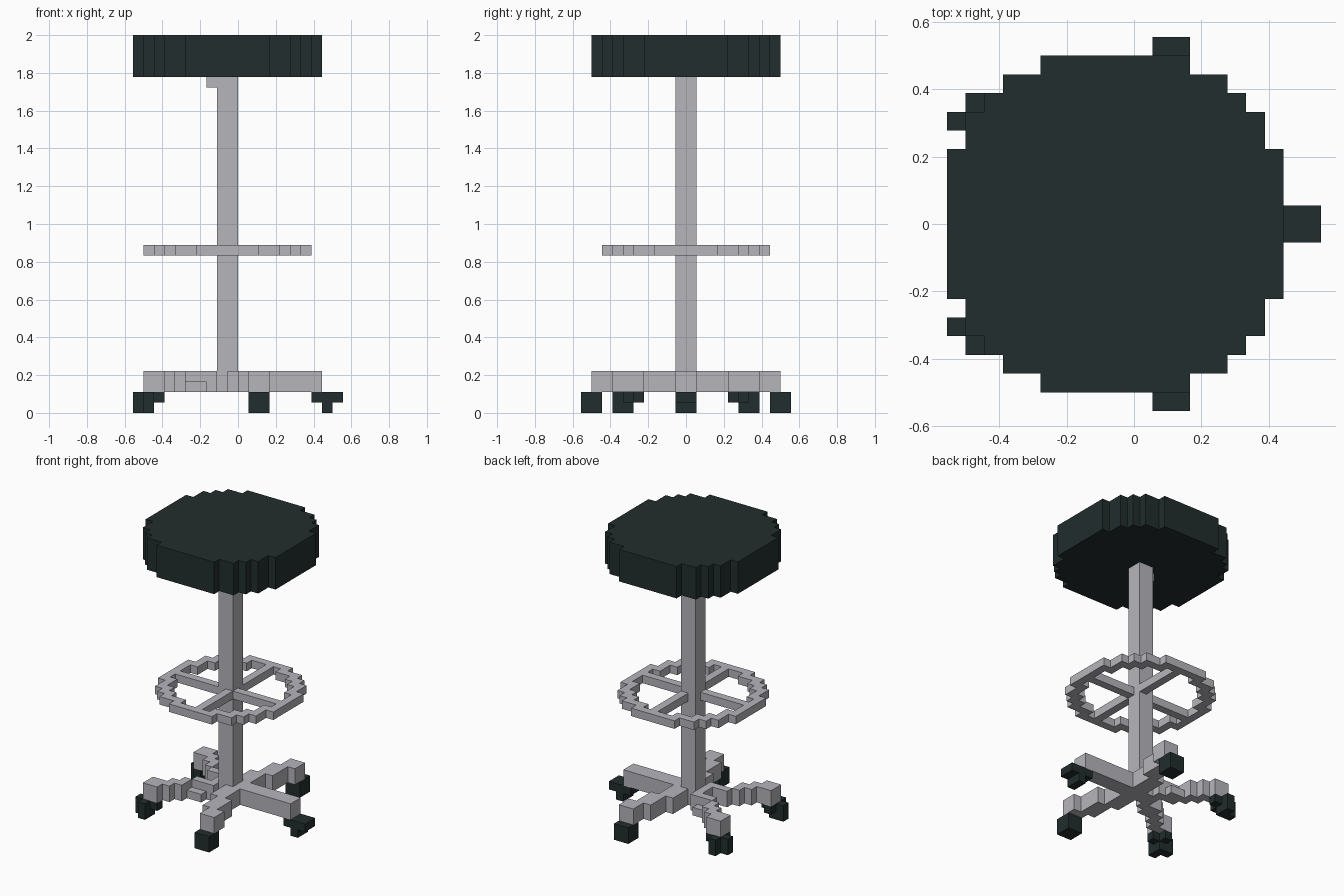
import bpy, bmesh, math

if "Cube" in bpy.data.objects:
    bpy.data.objects.remove(bpy.data.objects["Cube"], do_unlink=True)

U = 1 / 18  # size of one block


def material(name, rgb):
    m = bpy.data.materials.new(name)
    m.use_nodes = True
    m.diffuse_color = (*rgb, 1)
    m.node_tree.nodes["Principled BSDF"].inputs["Base Color"].default_value = (*rgb, 1)
    return m


black = material("black vinyl", (0.016, 0.026, 0.026))
metal = material("grey metal", (0.46, 0.46, 0.50))


def rect(x0, x1, y0, y1):
    """Block cells covering a rectangle of the floor plan."""
    return {(x, y) for x in range(x0, x1) for y in range(y0, y1)}


def disc(outer, inner=0):
    """Block cells whose centres lie between two radii around the post."""
    return {(x - 1, y) for x in range(-10, 10) for y in range(-10, 10)
            if inner <= math.hypot(x + 0.5, y + 0.5) < outer}


def flip(cells):
    return {(x, -1 - y) for x, y in cells}


def part(name, mat, *layers):
    """Raise each (cells, bottom, top) layer into a block shape."""
    mesh = bpy.data.meshes.new(name)
    full = bmesh.new()
    for cells, z0, z1 in layers:
        bm = bmesh.new()
        for x, y in sorted(cells):
            bm.faces.new([bm.verts.new(((x + i) * U, (y + j) * U, z0 * U))
                          for i, j in ((0, 0), (1, 0), (1, 1), (0, 1))])
        bmesh.ops.remove_doubles(bm, verts=bm.verts, dist=1e-4)
        new = bmesh.ops.extrude_face_region(bm, geom=bm.faces[:], use_keep_orig=True)["geom"]
        bmesh.ops.translate(bm, verts=[v for v in new if isinstance(v, bmesh.types.BMVert)],
                            vec=(0, 0, (z1 - z0) * U))
        bmesh.ops.recalc_face_normals(bm, faces=bm.faces)
        bmesh.ops.dissolve_limit(bm, angle_limit=0.01, verts=bm.verts, edges=bm.edges)
        bm.to_mesh(mesh)
        bm.free()
        full.from_mesh(mesh)
    full.to_mesh(mesh)
    full.free()
    mesh.materials.append(mat)
    ob = bpy.data.objects.new(name, mesh)
    bpy.context.collection.objects.link(ob)
    return ob


# Seat, post and the small lever under the seat
part("seat", black, (disc(9.4), 32, 36))
part("post", metal, (rect(-2, 0, -1, 1), 2, 32))
part("height_lever", metal, (rect(-3, -2, -1, 0), 31, 32))

# Foot ring with four spokes
spokes = rect(-8, 6, -1, 0) | rect(-1, 0, -7, 7)
part("foot_ring", metal, (disc(8.1, 6.9) | spokes - rect(-2, 0, -1, 1), 15, 16))

# Straight leg and its caster
part("left_leg", metal, (rect(0, 8, -1, 1), 2, 4))
part("left_caster", black, (rect(7, 10, -1, 1), 1, 2), (rect(8, 9, -1, 1), 0, 1))

# Stepped legs and casters, once for each side
side_leg = rect(-1, 1, 1, 4) | rect(0, 2, 4, 7) | rect(1, 3, 7, 9)
side_caster = rect(1, 3, 8, 10)
rear_leg = (rect(-3, -2, 0, 2) | rect(-5, -3, 1, 3) | rect(-6, -5, 2, 4)
            | rect(-7, -6, 3, 5) | rect(-9, -7, 4, 6))
rear_leg_top = rear_leg - rect(-5, -3, 2, 3)
wheel = {(-10, 5), (-9, 6), (-9, 5)}
fork = wheel | {(-8, 5), (-9, 4)}
for side, f in (("back", lambda c: c), ("front", flip)):
    part(side + "_leg", metal, (f(side_leg), 2, 4))
    part(side + "_caster", black, (f(side_caster), 0, 2))
    part(side + "_right_leg", metal, (f(rear_leg), 2, 3), (f(rear_leg_top), 3, 4))
    part(side + "_right_caster", black, (f(wheel), 0, 1), (f(fork), 1, 2))
